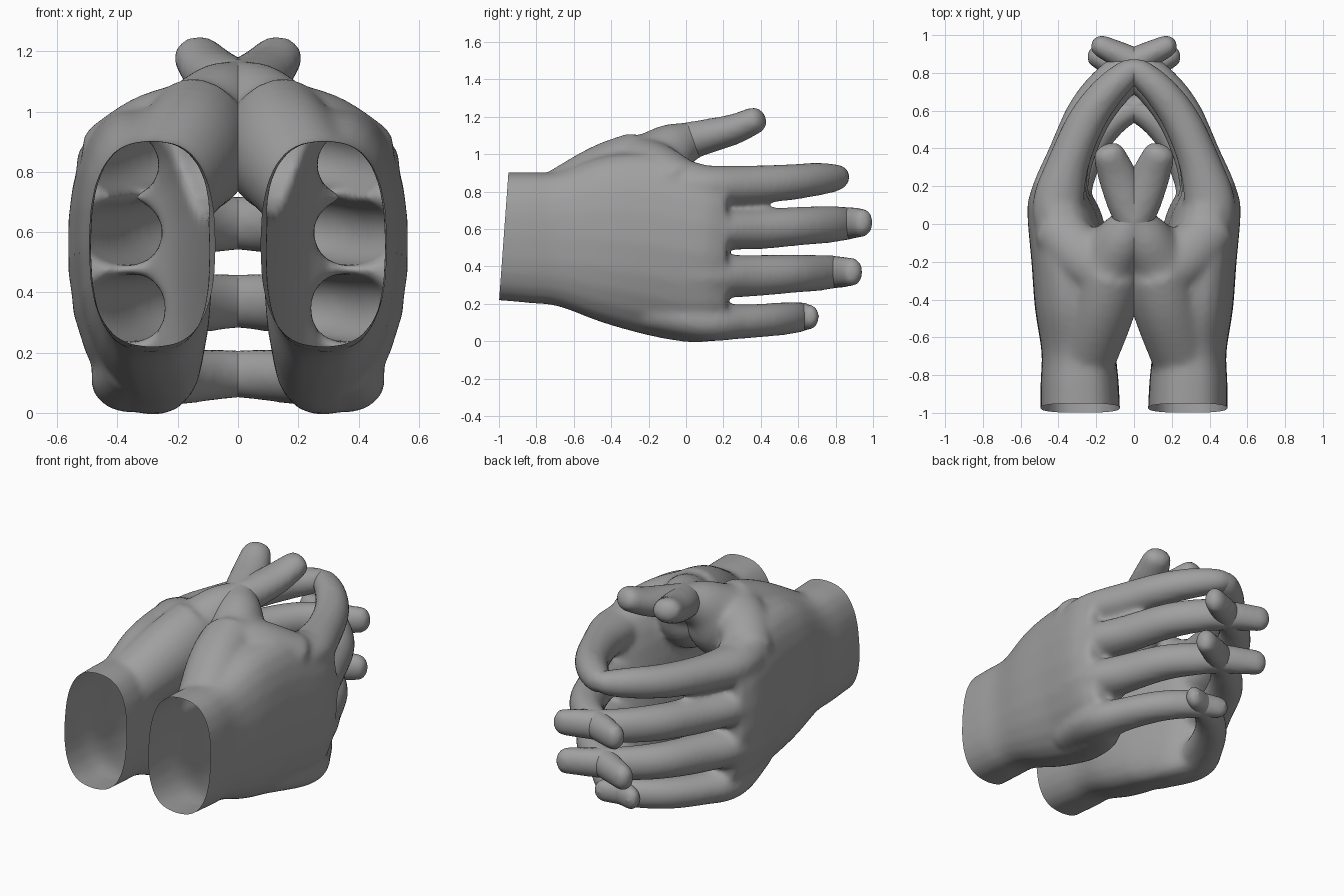
import bpy, bmesh, math
from mathutils import Vector

if "Cube" in bpy.data.objects:
    bpy.data.objects.remove(bpy.data.objects["Cube"])

SIDES = 24
skin = bpy.data.materials.new("grey skin")
skin.diffuse_color = (0.35, 0.35, 0.35, 1)
skin.use_nodes = True
skin.node_tree.nodes["Principled BSDF"].inputs["Base Color"].default_value = skin.diffuse_color


def loft(bm, rings):
    """Closed skin through a list of equal rings of points."""
    rows = [[bm.verts.new(p) for p in ring] for ring in rings]
    for a, b in zip(rows, rows[1:]):
        for i in range(SIDES):
            j = (i + 1) % SIDES
            bm.faces.new((a[i], a[j], b[j], b[i]))
    bm.faces.new(rows[0][::-1])
    bm.faces.new(rows[-1])


def spline(pts, steps=5):
    """Smooth curve through control rows of five values."""
    p = [Vector(q) for q in pts]
    p = [p[0] * 2 - p[1]] + p + [p[-1] * 2 - p[-2]]
    out = []
    for a, b, c, d in zip(p, p[1:], p[2:], p[3:]):
        for k in range(steps):
            t = k / steps
            out.append(b + (c - a) * (t / 2) + (a * 2 - b * 5 + c * 4 - d) * (t * t / 2)
                       + (b * 3 - a - c * 3 + d) * (t ** 3 / 2))
    return out + [p[-2]]


def tube(bm, pts):
    """Finger-like tube with a rounded tip; rows are (x, y, z, width, height)."""
    s = spline(pts)
    rings = []
    for i, q in enumerate(s):
        t = (s[min(i + 1, len(s) - 1)].to_3d() - s[max(i - 1, 0)].to_3d()).normalized()
        side = t.cross(Vector((0, 0, 1))).normalized()
        up = side.cross(t)

        def ring(f, push):
            return [q.to_3d() + t * push
                    + side * (q[3] * f * math.cos(u)) + up * (q[4] * f * math.sin(u))
                    for u in (2 * math.pi * k / SIDES for k in range(SIDES))]
        rings.append(ring(1, 0))
    for ang in (0.5, 1.0, 1.4):
        rings.append(ring(math.cos(ang), 0.05 * math.sin(ang)))
    loft(bm, rings)


def palm(bm, rows):
    """Slab from wrist to knuckles; rows are (y, inner x, outer x, low z, high z)."""
    rings = []
    for y, x0, x1, z0, z1 in spline(rows):
        bend = 0.1 * min(1, max(0, (y + 0.8) / 0.6))
        ring = []
        for k in range(SIDES):
            u = 2 * math.pi * k / SIDES
            c, s = math.cos(u), math.sin(u)
            x = (x0 + x1) / 2 + (x1 - x0) / 2 * math.copysign(abs(c) ** 0.75, c)
            z = (z0 + z1) / 2 + (z1 - z0) / 2 * math.copysign(abs(s) ** 0.8, s)
            x -= bend * (max(0, 0.6 - z) / 0.6) ** 2
            ring.append((x, y, z))
        rings.append(ring)
    loft(bm, rings)


bm = bmesh.new()
palm(bm, [(-1.08, .07, .495, .225, .905), (-.85, .08, .495, .205, .905),
          (-.68, .095, .49, .185, .91), (-.45, .09, .525, .10, .99), (-.2, .13, .545, .03, 1.01),
          (0, .18, .565, -.005, .97), (.12, .23, .565, -.003, .94), (.22, .31, .53, .03, .9)])
# thumb with its fleshy base
tube(bm, [(.27, -.72, .72, .17, .17), (.17, -.42, .85, .185, .21), (.12, -.2, .91, .18, .225),
          (.06, -.08, 1.02, .14, .15), (0, .02, 1.07, .105, .105), (-.045, .13, 1.1, .105, .092),
          (-.09, .26, 1.135, .103, .082), (-.135, .375, 1.185, .085, .072)])
# web between thumb and index knuckle
tube(bm, [(.1, -.3, .99, .14, .12), (.27, -.17, .945, .15, .12), (.42, -.02, .86, .13, .11)])
# index, middle, ring and little finger
tube(bm, [(.40, -.05, .83, .12, .11), (.40, .12, .83, .135, .11), (.345, .33, .835, .11, .105),
          (.255, .54, .85, .1, .097), (.15, .69, .865, .09, .09), (.04, .795, .875, .075, .075),
          (-.01, .825, .88, .055, .06)])
tube(bm, [(.41, -.05, .6, .14, .11), (.405, .13, .6, .15, .112), (.34, .37, .6, .115, .107),
          (.245, .6, .615, .105, .104), (.125, .765, .625, .09, .1), (0, .855, .63, .08, .09),
          (-.18, .945, .635, .06, .078)])
tube(bm, [(.40, -.05, .36, .14, .11), (.395, .13, .35, .15, .115), (.33, .34, .35, .115, .112),
          (.235, .55, .36, .105, .104), (.115, .695, .365, .09, .098), (0, .785, .37, .08, .09),
          (-.2, .89, .37, .06, .078)])
tube(bm, [(.34, -.2, .16, .1, .1), (.36, .1, .107, .13, .105), (.305, .28, .105, .11, .093),
          (.21, .45, .115, .095, .09), (.1, .56, .125, .083, .087), (0, .615, .13, .07, .08),
          (-.1, .665, .13, .05, .068)])
bmesh.ops.recalc_face_normals(bm, faces=bm.faces)
mesh = bpy.data.meshes.new("hand")
bm.to_mesh(mesh)
hand = bpy.data.objects.new("right_hand", mesh)
bpy.context.collection.objects.link(hand)

# blend the parts into one skin
remesh = hand.modifiers.new("blend", 'REMESH')
remesh.mode = 'VOXEL'
remesh.voxel_size = 0.017
smooth = hand.modifiers.new("soften", 'SMOOTH')
smooth.factor = 0.5
smooth.iterations = 12
skinned = bpy.data.meshes.new_from_object(
    hand.evaluated_get(bpy.context.evaluated_depsgraph_get()))
hand.modifiers.clear()

# open the slanted wrist
bm.clear()
bm.from_mesh(skinned)
bmesh.ops.bisect_plane(bm, geom=bm.verts[:] + bm.edges[:] + bm.faces[:],
                       plane_co=(0, -.975, .55), plane_no=(0, -1, .073), clear_outer=True)
for f in bm.faces:
    f.smooth = True
bm.to_mesh(skinned)
skinned.materials.clear()
skinned.materials.append(skin)
hand.data = skinned

# mirrored partner
for v in bm.verts:
    v.co.x = -v.co.x
bmesh.ops.reverse_faces(bm, faces=bm.faces)
left = bpy.data.meshes.new("left_hand")
bm.to_mesh(left)
left.materials.append(skin)
bpy.context.collection.objects.link(bpy.data.objects.new("left_hand", left))
bm.free()
